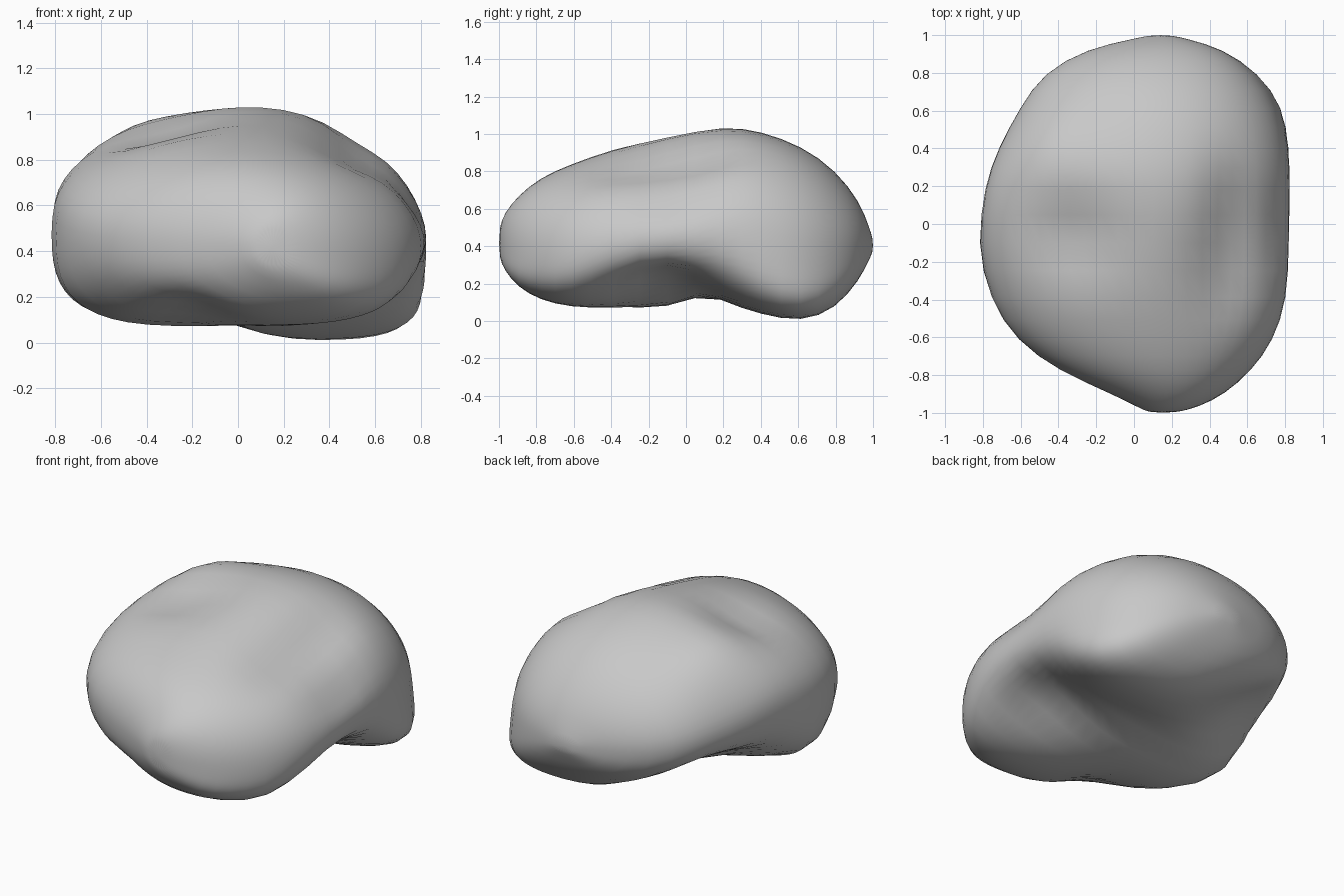
import bpy
import bmesh
import math
from mathutils import Vector

default_cube = bpy.data.objects.get("Cube")
if default_cube:
    bpy.data.objects.remove(default_cube, do_unlink=True)

SEGMENTS = 28

# Outline of the stone at stations along its length:
# y, left x, right x, bottom z, top z, sideways lean of the underside
STATIONS = [
    (-1, .08, .22, .34, .5, 0),
    (-.97, .02, .34, .27, .58, .05),
    (-.9, -.12, .48, .18, .67, .1),
    (-.78, -.4, .62, .11, .77, .1),
    (-.62, -.63, .74, .07, .84, .15),
    (-.4, -.77, .82, .06, .92, -.1),
    (-.1, -.83, .83, .07, 1, -.3),
    (.2, -.8, .83, .1, 1.05, .1),
    (.4, -.73, .82, .03, 1.02, .25),
    (.62, -.61, .77, -.01, .94, .3),
    (.8, -.49, .65, .06, .81, .22),
    (.93, -.25, .47, .22, .64, .08),
    (.98, 0, .28, .33, .5, 0),
    (1, .08, .2, .37, .44, 0),
]

# Soft dents and swellings: centre, reach, vertical shift
BUMPS = [
    ((-.32, -.06, .95), (.26, .2, .3), -.08),   # hollow on top
    ((.52, .06, .85), (.16, .26, .25), -.08),   # crease near the shoulder
    ((.48, -.28, .85), (.2, .25, .25), -.06),   # flat facet ahead of the crease
    ((.76, -.05, .68), (.14, .28, .2), -.07),   # lowered shoulder edge
    ((.55, -.14, .12), (.32, .2, .2), .11),     # undercut on the side
    ((.1, .08, .12), (.45, .13, .2), .05),      # groove across the underside
    ((-.2, -.62, .12), (.2, .22, .2), .06),     # notch between the front lobes
    ((-.5, .5, .15), (.3, .3, .2), .12),        # raised rear corner underneath
    ((-.15, .62, .05), (.25, .25, .2), .05),    # inner side of the rear lobe
    ((-.48, .45, .88), (.22, .25, .25), .04),   # rear shoulder
]


def signed_power(value, power):
    return math.copysign(abs(value) ** power, value)


def section_point(station, index):
    """Point on a rounded cross-section whose widest line tilts sideways."""
    y, left, right, bottom, top, lean = station
    angle = math.tau * index / SEGMENTS
    across, up = math.cos(angle), math.sin(angle)
    power = 1 if up > 0 else .8
    across, up = signed_power(across, power), signed_power(up, power)
    waist = bottom + (top - bottom) * (.46 - .06 * across)
    reach = top - waist if up > 0 else waist - bottom
    x = (left + right) / 2 + across * (right - left) / 2
    if up < 0:
        x += lean * up * up
    return Vector((x, y, waist + up * reach))


def bump_shift(point):
    total = 0
    for centre, reach, shift in BUMPS:
        distance = sum(((p - c) / r) ** 2 for p, c, r in zip(point, centre, reach))
        total += shift * math.exp(-distance)
    return total


# Loft the body through its cross-sections
bm = bmesh.new()
rings = [[bm.verts.new(section_point(s, i)) for i in range(SEGMENTS)] for s in STATIONS]
for ring, following in zip(rings, rings[1:]):
    for i in range(SEGMENTS):
        j = (i + 1) % SEGMENTS
        bm.faces.new((ring[i], ring[j], following[j], following[i]))
bm.faces.new(rings[0])
bm.faces.new(rings[-1])
bmesh.ops.recalc_face_normals(bm, faces=bm.faces)
mesh = bpy.data.meshes.new("stone")
bm.to_mesh(mesh)
bm.free()

stone = bpy.data.objects.new("stone", mesh)
bpy.context.collection.objects.link(stone)
bpy.context.view_layer.objects.active = stone
stone.select_set(True)
rounding = stone.modifiers.new("rounding", "SUBSURF")
rounding.levels = 1
bpy.ops.object.modifier_apply(modifier=rounding.name)

# Press in the dents and smooth the shading
mesh = stone.data
for vert in mesh.vertices:
    vert.co.z += bump_shift(vert.co.copy())
for polygon in mesh.polygons:
    polygon.use_smooth = True

# Plain grey stone
grey = bpy.data.materials.new("stone grey")
grey.use_nodes = True
colour = (.58, .58, .58, 1)
grey.diffuse_color = colour
grey.node_tree.nodes["Principled BSDF"].inputs["Base Color"].default_value = colour
mesh.materials.append(grey)
